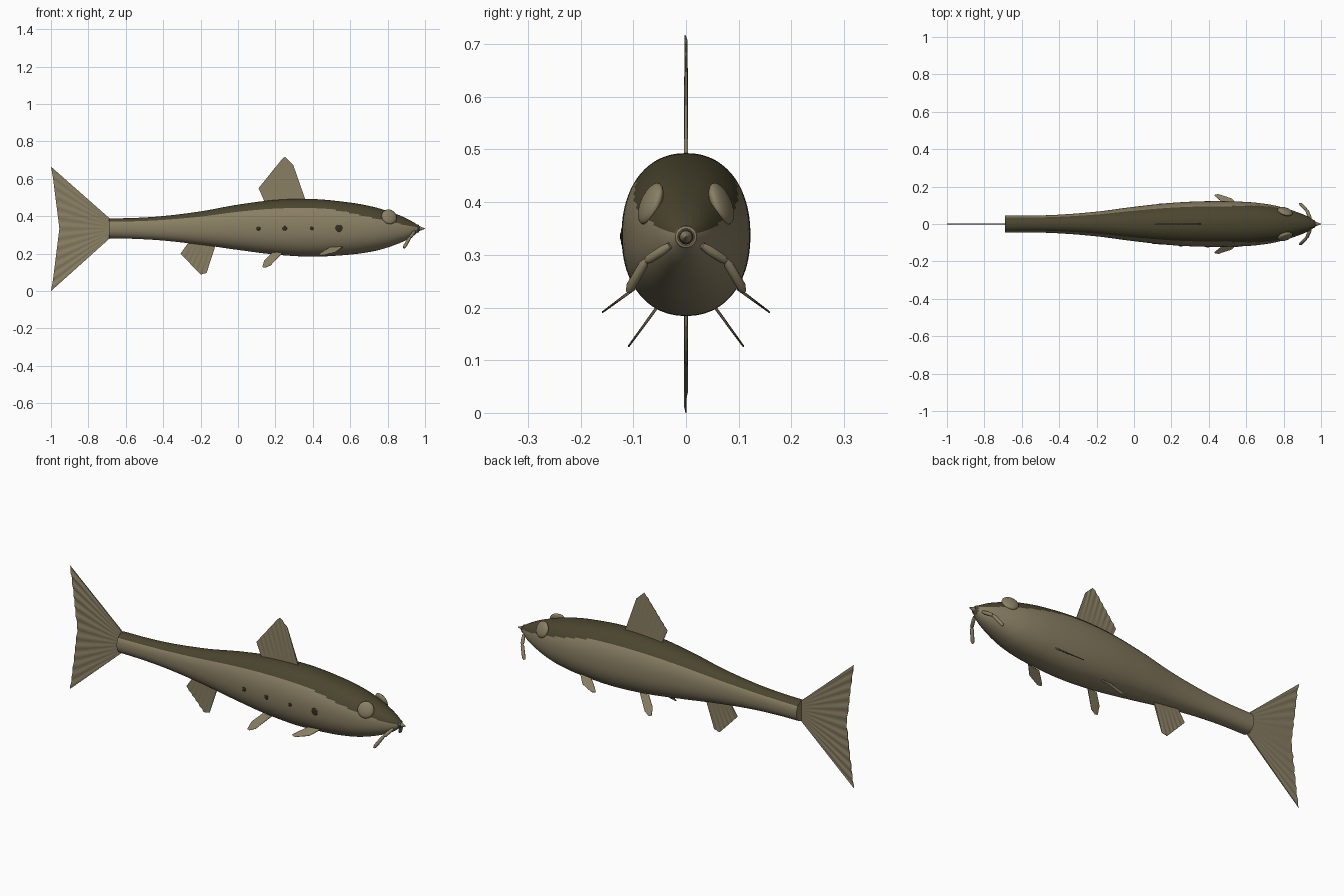
import bpy, bmesh, math
from mathutils import Vector

if "Cube" in bpy.data.objects:
    bpy.data.objects.remove(bpy.data.objects["Cube"])


def material(name, col):
    m = bpy.data.materials.new(name)
    m.diffuse_color = (*col, 1)
    m.use_nodes = True
    m.node_tree.nodes["Principled BSDF"].inputs["Base Color"].default_value = m.diffuse_color
    return m


OLIVE = material("light olive", (0.25, 0.21, 0.125))
DARK = material("dark olive back", (0.07, 0.06, 0.028))
BLACK = material("dark brown", (0.035, 0.028, 0.015))


def make(name, bm, mats, angle=40):
    bmesh.ops.recalc_face_normals(bm, faces=bm.faces[:])
    me = bpy.data.meshes.new(name)
    bm.to_mesh(me)
    bm.free()
    ob = bpy.data.objects.new(name, me)
    bpy.context.collection.objects.link(ob)
    for m in mats:
        me.materials.append(m)
    bpy.ops.object.select_all(action='DESELECT')
    ob.select_set(True)
    bpy.context.view_layer.objects.active = ob
    bpy.ops.object.shade_smooth_by_angle(angle=math.radians(angle))
    return ob


# body sections: x, top z, bottom z, half width
SEC = [(-0.69, .388, .282, .046), (-0.55, .391, .279, .045), (-0.4, .401, .270, .050),
       (-0.2, .426, .248, .066), (0, .462, .220, .092), (0.2, .487, .195, .113),
       (0.4, .492, .184, .122), (0.6, .473, .195, .118), (0.72, .451, .212, .105),
       (0.8, .428, .233, .087), (0.88, .398, .263, .061), (0.93, .373, .289, .040),
       (0.965, .351, .317, .018)]


def section(x):
    """Smooth (Hermite) interpolation of the body sections."""
    i = 0
    while i < len(SEC) - 2 and x > SEC[i + 1][0]:
        i += 1
    a, b = SEC[i], SEC[i + 1]
    p, q = SEC[max(i - 1, 0)], SEC[min(i + 2, len(SEC) - 1)]
    h = b[0] - a[0]
    t = (x - a[0]) / h
    out = []
    for k in (1, 2, 3):
        m0 = (b[k] - p[k]) / (b[0] - p[0]) * h
        m1 = (q[k] - a[k]) / (q[0] - a[0]) * h
        out.append((2*t**3 - 3*t*t + 1) * a[k] + (t**3 - 2*t*t + t) * m0
                   + (3*t*t - 2*t**3) * b[k] + (t**3 - t*t) * m1)
    return out


# body, with the back coloured by height within each section
bm = bmesh.new()
N, M = 96, 120
rings = []
for i in range(M + 1):
    x = -0.69 + 1.655 * i / M
    top, bot, w = section(x)
    cz, hz = (top + bot) / 2, (top - bot) / 2
    ring = []
    for j in range(N):
        a = 2 * math.pi * j / N
        c, s = math.cos(a), math.sin(a)
        y = math.copysign(abs(c) ** 0.91, c) * w
        z = math.copysign(abs(s) ** 0.91, s) * hz + cz
        ring.append(bm.verts.new((x, y, z)))
    rings.append(ring)
for i in range(M):
    for j in range(N):
        f = bm.faces.new((rings[i][j], rings[i + 1][j], rings[i + 1][(j + 1) % N], rings[i][(j + 1) % N]))
        c = f.calc_center_median()
        top, bot, w = section(c.x)
        u = (c.z - (top + bot) / 2) / ((top - bot) / 2)
        limit = 0.68 if c.x < 0.5 else max(0.35, 0.68 - (c.x - 0.5) * 0.8)
        f.material_index = int(u > limit)
bm.faces.new(rings[0])
bm.faces.new(rings[-1])
make("body", bm, [OLIVE, DARK])


def resample(pts, n):
    """Evenly spaced points along a polyline, keeping its corners close."""
    pts = [Vector(p) for p in pts]
    lens = [(b - a).length for a, b in zip(pts, pts[1:])]
    out = []
    for i in range(n + 1):
        d = sum(lens) * i / n
        k = 0
        while k < len(lens) - 1 and d > lens[k]:
            d -= lens[k]
            k += 1
        out.append(pts[k].lerp(pts[k + 1], min(d / lens[k], 1)))
    return out


def fin(name, root, tip, rays, ripple=0.002, thick=0.004):
    """Thin pleated fan between a root line and a tip line."""
    n = rays * 4
    r, t = resample(root, n), resample(tip, n)
    nor = (r[-1] - r[0]).cross(t[n // 2] - r[0]).normalized()
    bm = bmesh.new()
    K = 6
    sides = []
    for sgn in (-1, 1):
        grid = []
        for i in range(n + 1):
            wave = ripple * math.sin(i * math.pi / 2)
            grid.append([bm.verts.new(r[i].lerp(t[i], k / K) + nor * (
                wave * k / K + sgn * thick * (1 - 0.75 * k / K))) for k in range(K + 1)])
        for i in range(n):
            for k in range(K):
                bm.faces.new((grid[i][k], grid[i + 1][k], grid[i + 1][k + 1], grid[i][k + 1]))
        rim = grid[0] + [g[K] for g in grid[1:-1]] + grid[-1][::-1] + [g[0] for g in grid[-2:0:-1]]
        sides.append(rim)
    A, B = sides
    for i in range(len(A)):
        j = (i + 1) % len(A)
        bm.faces.new((A[i], A[j], B[j], B[i]))
    return make(name, bm, [OLIVE], 50)


def flat(pts):
    return [(x, 0, z) for x, z in pts]


# middle fins
fin("dorsal_fin", flat([(.15, .46), (.365, .475)]),
    flat([(.11, .55), (.235, .705), (.25, .718), (.295, .675)]), 8)
fin("tail_fin", flat([(-.68, .383), (-.68, .287)]),
    flat([(-1, .665), (-.99, .61), (-.955, .335), (-.99, .055), (-1, 0)]), 12, .003)
fin("anal_fin", flat([(-.265, .26), (-.12, .245)]),
    flat([(-.307, .2), (-.2, .088), (-.168, .097)]), 6)

# paired fins, eyes and barbels on both sides
for s, side in ((-1, "right"), (1, "left")):
    def pel(pts):
        return [(x, s * (.11 - (z - .125) * .73), z) for x, z in pts]

    def pec(pts):
        return [(x, s * (.16 - (z - .19) * 1.35), z) for x, z in pts]
    fin(side + "_pelvic_fin", pel([(.185, .205), (.24, .207)]),
        pel([(.14, .162), (.13, .128), (.145, .125), (.175, .138)]), 4, .001, .003)
    fin(side + "_pectoral_fin", pec([(.49, .232), (.56, .236)]),
        pec([(.445, .206), (.428, .194), (.45, .19), (.52, .207)]), 4, .001, .003)

    # eye: flattened ball with a dark pupil plate
    nrm = Vector((0.28, s * 0.85, 0.36)).normalized()
    rot = nrm.to_track_quat('Z', 'Y').to_matrix().to_4x4()
    pos = Vector((0.808, s * 0.067, 0.397))
    for part, r, d, off, mat in (("eye", .042, .016, Vector(), OLIVE),
                                 ("pupil", .017, .004, nrm * .0145 + Vector((-.004, 0, -.006)), BLACK)):
        bm = bmesh.new()
        bmesh.ops.create_uvsphere(bm, u_segments=28, v_segments=16, radius=1)
        for v in bm.verts:
            v.co = rot @ Vector((v.co.x * r, v.co.y * r, v.co.z * d)) + pos + off
        make(f"{side}_{part}", bm, [mat])

    # barbel: two jointed tapering segments
    cu = bpy.data.curves.new(side + "_barbel", 'CURVE')
    cu.dimensions = '3D'
    cu.bevel_depth = 0.01
    cu.bevel_resolution = 4
    cu.use_fill_caps = True
    for pts in ([(.945, .030, .318, .6), (.938, .042, .310, .9), (.925, .070, .292, .9), (.922, .076, .288, .5)],
                [(.922, .075, .290, .5), (.916, .081, .281, .9), (.892, .105, .240, .9), (.886, .109, .230, .5)]):
        sp = cu.splines.new('POLY')
        sp.points.add(len(pts) - 1)
        for p, (x, y, z, rad) in zip(sp.points, pts):
            p.co = (x, s * y, z, 1)
            p.radius = rad
    ob = bpy.data.objects.new(side + "_barbel", cu)
    bpy.context.collection.objects.link(ob)
    cu.materials.append(OLIVE)


def lathe(name, prof, mat, closed=False):
    """Turn an (x, radius) profile about the long axis at mouth height."""
    bm = bmesh.new()
    n = 28
    rg = [[bm.verts.new((x, r * math.cos(2 * math.pi * j / n), .334 + r * math.sin(2 * math.pi * j / n)))
           for j in range(n)] for x, r in prof]
    for i in range(len(rg) if closed else len(rg) - 1):
        a, b = rg[i], rg[(i + 1) % len(rg)]
        for j in range(n):
            bm.faces.new((a[j], a[(j + 1) % n], b[(j + 1) % n], b[j]))
    if not closed:
        bm.faces.new(rg[0])
        bm.faces.new(rg[-1])
    return make(name, bm, [mat])


# mouth: lip ring and pointed snout, rounded cap at the tail root
lathe("lip_ring", [(.962 + .006 * math.cos(a * math.pi / 4), .016 + .006 * math.sin(a * math.pi / 4))
                   for a in range(8)], OLIVE, True)
lathe("snout_tip", [(.955, .016), (.968, .014), (.985, .007), (1.0, .001)], OLIVE)
lathe("mouth", [(.966, .013), (.974, .0125)], BLACK)

# dark spots along the front flank
for i, (x, r) in enumerate(((.11, .011), (.25, .012), (.395, .009), (.54, .019))):
    bm = bmesh.new()
    bmesh.ops.create_uvsphere(bm, u_segments=16, v_segments=10, radius=1)
    w = section(x)[2]
    for v in bm.verts:
        v.co = Vector((x + v.co.x * r, -w + v.co.y * .0035, .335 + v.co.z * r))
    make(f"flank_spot_{i + 1}", bm, [BLACK])
